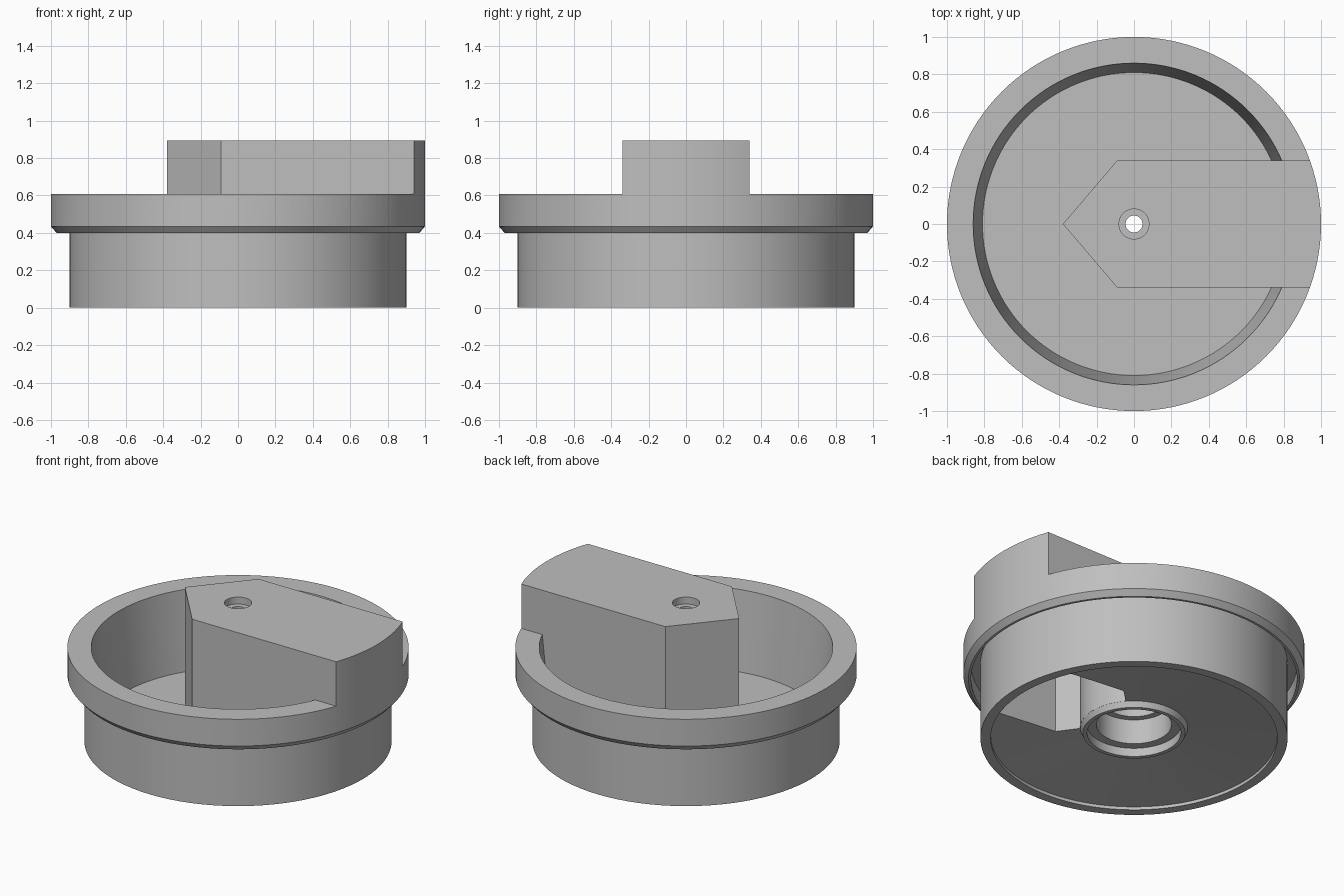
import bpy, bmesh
from math import pi, radians
from mathutils import Matrix

if "Cube" in bpy.data.objects:
    bpy.data.objects.remove(bpy.data.objects["Cube"], do_unlink=True)

grey = bpy.data.materials.new("plain grey")
grey.use_nodes = True
GREY = (0.52, 0.52, 0.52, 1)
grey.diffuse_color = GREY
grey.node_tree.nodes["Principled BSDF"].inputs["Base Color"].default_value = GREY


def finish(bm, name):
    bmesh.ops.remove_doubles(bm, verts=bm.verts, dist=1e-5)
    bmesh.ops.recalc_face_normals(bm, faces=bm.faces)
    mesh = bpy.data.meshes.new(name)
    bm.to_mesh(mesh)
    bm.free()
    mesh.materials.append(grey)
    ob = bpy.data.objects.new(name, mesh)
    bpy.context.collection.objects.link(ob)
    return ob


def lathe(name, profile, steps=128):
    """Revolve a closed (radius, height) outline around z."""
    bm = bmesh.new()
    vs = [bm.verts.new((r, 0, z)) for r, z in profile]
    es = [bm.edges.new((vs[i - 1], vs[i])) for i in range(len(vs))]
    bmesh.ops.spin(bm, geom=vs + es, cent=(0, 0, 0), axis=(0, 0, 1),
                   angle=2 * pi, steps=steps)
    bmesh.ops.dissolve_degenerate(bm, edges=bm.edges, dist=1e-6)
    return finish(bm, name)


def prism(name, outline, bottom, top):
    """Extrude a flat outline, given for y >= 0 and mirrored, upward."""
    bm = bmesh.new()
    points = outline + [(x, -y) for x, y in reversed(outline) if y > 0]
    face = bm.faces.new([bm.verts.new((x, y, bottom)) for x, y in points])
    new = bmesh.ops.extrude_face_region(bm, geom=[face])["geom"]
    bmesh.ops.translate(bm, vec=(0, 0, top - bottom),
                        verts=[v for v in new if isinstance(v, bmesh.types.BMVert)])
    return finish(bm, name)


def boolean(target, tool, operation):
    """Apply a boolean and discard the tool."""
    tool.hide_render = True
    mod = target.modifiers.new("cut", "BOOLEAN")
    mod.solver = "EXACT"
    mod.operation = operation
    mod.object = tool
    bpy.context.view_layer.objects.active = target
    bpy.ops.object.modifier_apply(modifier=mod.name)
    bpy.data.objects.remove(tool, do_unlink=True)


# Revolved blank: stepped bore, hub, dished underside, skirt and screw hole
knob = lathe("dial_knob", [
    (.045, .5), (.18, .5), (.18, .25), (.22, .25), (.22, .09), (.275, .09),
    (.275, .035), (.3, .035), (.315, .07), (.84, .02), (.84, 0), (.9, 0),
    (.9, .5), (.955, .5), (.955, .4), (.97, .4), (1, .435), (1, .895),
    (.08, .895), (.08, .85), (.045, .85)])

# Bowl around the pointed grip
bowl = lathe("bowl_cutter", [(0, .1), (.81, .1), (.86, .608), (1.1, .608),
                             (1.1, 1), (0, 1)])
grip = prism("grip_shape", [(-.38, 0), (-.09, .34), (1.3, .34)], 0, 1.2)
boolean(bowl, grip, "DIFFERENCE")
boolean(knob, bowl, "DIFFERENCE")

# Hollow inside the grip, opening downward and leaving the hub standing
pocket = prism("pocket_cutter", [(.03, 0), (.34, .31), (1, .31)], -.1, .83)
boolean(pocket, lathe("pocket_limit", [(0, -1), (.835, -1), (.835, 2), (0, 2)]),
        "INTERSECT")
boolean(pocket, lathe("hub_limit", [(0, -1), (.316, -1), (.316, 2), (0, 2)]),
        "DIFFERENCE")
boolean(knob, pocket, "DIFFERENCE")

# Smooth round walls, crisp edges
bpy.ops.object.select_all(action="DESELECT")
knob.select_set(True)
bpy.context.view_layer.objects.active = knob
bpy.ops.object.shade_smooth_by_angle(angle=radians(20))
